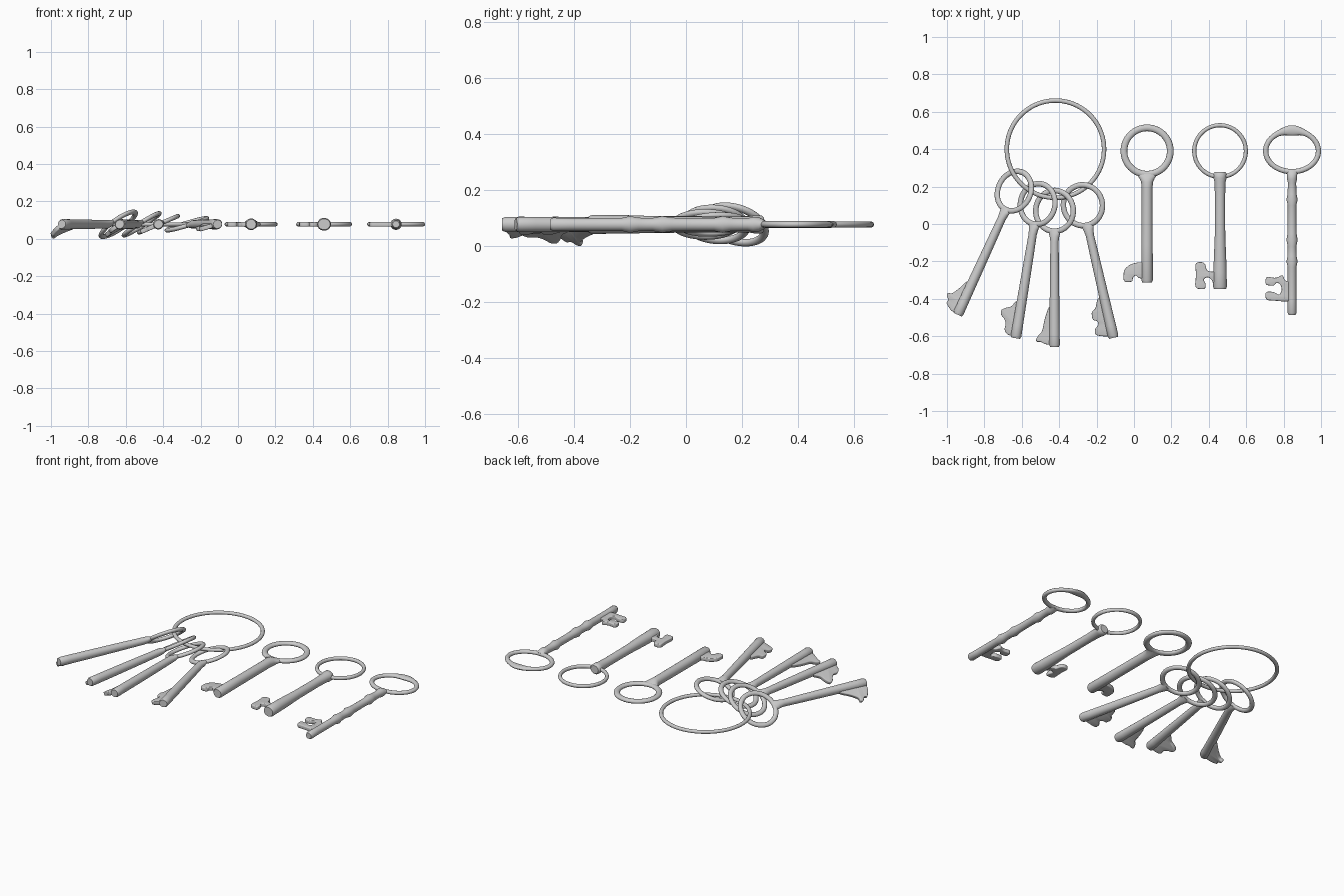
import bpy, bmesh
from math import sin, cos, pi, exp, radians
from mathutils import Matrix, Vector

if "Cube" in bpy.data.objects:
    bpy.data.objects.remove(bpy.data.objects["Cube"])

Z = 0.078  # height of the common key axis


def finish(name, bm, mat):
    bm.transform(mat)
    bmesh.ops.recalc_face_normals(bm, faces=bm.faces)
    me = bpy.data.meshes.new(name)
    bm.to_mesh(me)
    bm.free()
    ob = bpy.data.objects.new(name, me)
    bpy.context.collection.objects.link(ob)
    bpy.ops.object.select_all(action='DESELECT')
    ob.select_set(True)
    bpy.context.view_layer.objects.active = ob
    bpy.ops.object.shade_smooth_by_angle(angle=radians(45))
    return ob


def ring(name, mat, rx, ry, w, h, bump=0.0, n=72, m=14):
    """Closed ring with elliptical section; bump thickens it at the top."""
    bm = bmesh.new()
    rows = []
    for i in range(n):
        a = 2 * pi * i / n
        ww = w + bump * exp(-((a - pi / 2) / 0.38) ** 2)
        rows.append([bm.verts.new((cos(a) * (rx + ww * cos(b)), sin(a) * (ry + ww * cos(b)), h * sin(b)))
                     for b in (2 * pi * j / m for j in range(m))])
    for i in range(n):
        p, q = rows[i], rows[(i + 1) % n]
        for j in range(m):
            k = (j + 1) % m
            bm.faces.new((p[j], q[j], q[k], p[k]))
    return finish(name, bm, mat)


def shaft(name, mat, profile, n=24):
    """Capped shaft along -Y from (distance, half width, half height) sections."""
    bm = bmesh.new()
    rows = [[bm.verts.new((rx * cos(a), -d, rz * sin(a))) for a in (2 * pi * j / n for j in range(n))]
            for d, rx, rz in profile]
    for p, q in zip(rows, rows[1:]):
        for j in range(n):
            k = (j + 1) % n
            bm.faces.new((p[j], p[k], q[k], q[j]))
    bm.faces.new(rows[0])
    bm.faces.new(rows[-1])
    return finish(name, bm, mat)


def bit(name, mat, pts):
    """Rounded plate from (sideways, distance) outline points."""
    pts = [Vector((-s, -d)) for s, d in pts]
    for _ in range(2):  # soften the corners
        pts = [v for a, b in zip(pts, pts[1:] + pts[:1]) for v in (a * .8 + b * .2, a * .2 + b * .8)]
    cu = bpy.data.curves.new(name, 'CURVE')
    cu.dimensions, cu.fill_mode = '2D', 'BOTH'
    cu.extrude, cu.bevel_depth, cu.offset, cu.bevel_resolution = 0.007, 0.005, -0.005, 2
    sp = cu.splines.new('POLY')
    sp.points.add(len(pts) - 1)
    for p, v in zip(sp.points, pts):
        p.co = (v.x, v.y, 0, 1)
    sp.use_cyclic_u = True
    tmp = bpy.data.objects.new(name + "_outline", cu)
    bpy.context.collection.objects.link(tmp)
    bm = bmesh.new()
    me = bpy.data.meshes.new_from_object(tmp)
    bm.from_mesh(me)
    bmesh.ops.remove_doubles(bm, verts=bm.verts, dist=1e-5)
    bpy.data.objects.remove(tmp)
    return finish(name, bm, mat)


def place(x, y, swing=0, roll=0):
    return (Matrix.Translation((x, y, Z)) @ Matrix.Rotation(radians(swing), 4, 'Z')
            @ Matrix.Rotation(radians(-roll), 4, 'Y'))


# Large key ring
ring("key_ring", place(-.42, .40), .26, .26, .012, .011, n=96)

# Four hanging keys: position, swing, roll, bit outline
hang_profile = [(.10, .034, .012), (.115, .034, .016), (.135, .027, .021), (.165, .022, .022), (.30, .024, .024),
                (.50, .026, .026), (.66, .028, .027), (.715, .029, .027), (.727, .024, .022)]
hanging = [
    (-.64, .176, -24.6, 37, [(0, .53), (.03, .54), (.06, .60), (.09, .64), (.115, .64), (.115, .66),
                             (.09, .675), (.097, .695), (.07, .71), (.045, .722), (0, .722)]),
    (-.515, .107, -9.3, 32, [(0, .52), (.03, .53), (.055, .565), (.09, .575), (.115, .59), (.112, .615),
                             (.085, .635), (.07, .66), (.075, .69), (.055, .715), (0, .722)]),
    (-.425, .07, 0, 23, [(0, .50), (.03, .51), (.055, .58), (.068, .645), (.10, .675), (.105, .70),
                         (.075, .70), (.055, .712), (0, .72)]),
    (-.273, .10, 13, 17, [(0, .50), (.035, .50), (.06, .555), (.086, .565), (.09, .61), (.065, .62),
                          (.062, .64), (.09, .66), (.095, .69), (.06, .705), (0, .72)]),
]
for i, (x, y, swing, roll, outline) in enumerate(hanging, 1):
    m = place(x, y, swing, roll)
    ring(f"hanging_key_{i}_bow", m, .109, .109, .015, .012)
    shaft(f"hanging_key_{i}_shaft", m, hang_profile)
    bit(f"hanging_key_{i}_bit", m, outline)

# Loose key with thick round bow
m = place(.07, .39)
ring("thick_key_bow", m, .124, .124, .018, .013)
shaft("thick_key_shaft", m, [(.115, .055, .010), (.13, .052, .016), (.145, .041, .024), (.165, .032, .030),
                             (.20, .029, .029), (.50, .030, .030), (.69, .031, .031), (.702, .026, .026)])
bit("thick_key_bit", m, [(0, .595), (.05, .595), (.09, .605), (.125, .635), (.127, .70), (.078, .70),
                         (.076, .675), (.06, .663), (.045, .68), (0, .685)])

# Loose key with thin wire bow
m = place(.46, .39)
ring("wire_key_bow", m, .138, .138, .011, .012)
shaft("wire_key_shaft", m, [(.112, .027, .025), (.12, .035, .032), (.145, .035, .032), (.165, .030, .029),
                            (.25, .027, .027), (.45, .028, .028), (.60, .034, .033), (.65, .035, .033),
                            (.725, .037, .034), (.738, .032, .029)])
bit("wire_key_bit", m, [(0, .645), (.07, .645), (.08, .60), (.105, .592), (.134, .60), (.128, .66), (.135, .735),
                        (.08, .74), (.076, .71), (.09, .685), (.065, .672), (.042, .69), (.035, .72), (0, .72)])

# Loose key with beaded shaft and oval bow
m = place(.845, .39)
ring("beaded_key_bow", m, .141, .110, .014, .012, bump=.014)
shaft("beaded_key_shaft", m, [(.10, .034, .010), (.115, .030, .018), (.13, .027, .026), (.15, .027, .027),
                              (.17, .022, .022), (.23, .024, .024), (.26, .030, .030), (.29, .023, .023),
                              (.38, .023, .023), (.44, .024, .024), (.475, .030, .030), (.51, .023, .023),
                              (.56, .024, .024), (.59, .030, .030), (.62, .023, .023), (.80, .023, .023),
                              (.865, .024, .024), (.876, .018, .018)])
bit("beaded_key_bit", m, [(0, .70), (.038, .695), (.05, .66), (.085, .68), (.14, .67), (.144, .715), (.098, .722),
                          (.082, .70), (.06, .715), (.054, .745), (.068, .772), (.098, .752), (.144, .752),
                          (.14, .797), (.09, .80), (.04, .805), (0, .80)])
